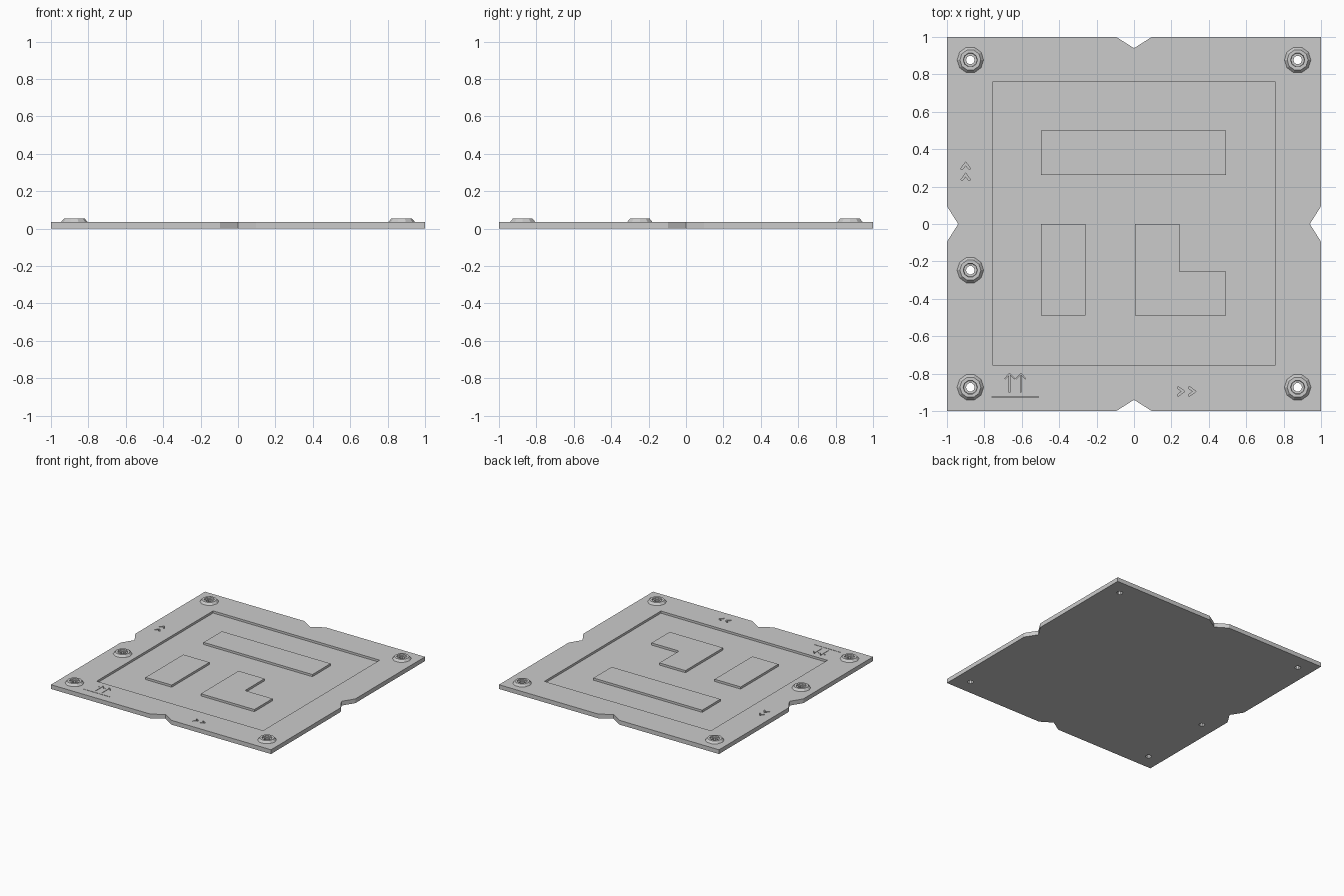
import bpy, bmesh, math
from mathutils import Vector

if "Cube" in bpy.data.objects:
    bpy.data.objects.remove(bpy.data.objects["Cube"])

TOP, FLOOR = 0.035, 0.017


def make_object(name, bm):
    bmesh.ops.recalc_face_normals(bm, faces=bm.faces)
    mesh = bpy.data.meshes.new(name)
    bm.to_mesh(mesh)
    bm.free()
    obj = bpy.data.objects.new(name, mesh)
    bpy.context.collection.objects.link(obj)
    return obj


def prism(name, points, z0, z1):
    bm = bmesh.new()
    face = bm.faces.new([bm.verts.new((x, y, z0)) for x, y in points])
    new = bmesh.ops.extrude_face_region(bm, geom=[face])["geom"]
    verts = [v for v in new if isinstance(v, bmesh.types.BMVert)]
    bmesh.ops.translate(bm, verts=verts, vec=(0, 0, z1 - z0))
    return make_object(name, bm)


def rect(x0, x1, y0, y1):
    return [(x0, y0), (x1, y0), (x1, y1), (x0, y1)]


def circle(cx, cy, r, n=10):
    return [(cx + r * math.cos(2 * math.pi * i / n),
             cy + r * math.sin(2 * math.pi * i / n)) for i in range(n)]


def cut(target, points, z0, z1=0.1):
    cutter = prism("cutter", points, z0, z1)
    cutter.hide_render = True
    mod = target.modifiers.new("cut", "BOOLEAN")
    mod.operation, mod.solver, mod.object = "DIFFERENCE", "EXACT", cutter
    bpy.context.view_layer.objects.active = target
    bpy.ops.object.modifier_apply(modifier=mod.name)
    bpy.data.objects.remove(cutter)


def stroke(a, b, width):
    a, b = Vector(a), Vector(b)
    d = (b - a).normalized() * width / 2
    n = Vector((-d.y, d.x))
    return [tuple(a + n), tuple(a - n), tuple(b - n), tuple(b + n)]


def chevron(cx, cy, turned):
    # Closed angle-bracket outline, pointing along +x or +y
    pts = [(-0.018, 0.028), (0.020, 0), (-0.018, -0.028),
           (-0.018, -0.015), (0.002, 0), (-0.018, 0.015)]
    return [(cx - y, cy + x) if turned else (cx + x, cy + y) for x, y in pts]


# Base plate with a V notch in the middle of each side
side = [(-1, -1), (-0.095, -1), (0, -0.94), (0.095, -1)]
outline = []
for _ in range(4):
    outline += side
    side = [(-y, x) for x, y in side]
plate = prism("base_plate", outline, 0, TOP)

# Sunken square field
cut(plate, rect(-0.757, 0.757, -0.755, 0.758), FLOOR)

# Engraved direction chevrons
for t in (0.252, 0.312):
    cut(plate, chevron(t, -0.895, False), TOP - 0.015)
    cut(plate, chevron(-0.90, t, True), TOP - 0.015)

# Fine engraved double-arrow mark above a line
cut(plate, stroke((-0.76, -0.925), (-0.51, -0.925), 0.004), TOP - 0.012)
for x in (-0.665, -0.605):
    cut(plate, [(x - 0.002, -0.9), (x + 0.002, -0.9), (x + 0.002, -0.806),
                (x + 0.025, -0.83), (x + 0.025, -0.824), (x, -0.798),
                (x - 0.025, -0.824), (x - 0.025, -0.83), (x - 0.002, -0.806)],
        TOP - 0.012)

# Raised blocks inside the field
prism("long_block", rect(-0.497, 0.492, 0.263, 0.5), FLOOR, TOP)
prism("side_block", rect(-0.497, -0.26, -0.49, 0), FLOOR, TOP)
prism("l_shaped_block", [(0.005, 0), (0.005, -0.49), (0.492, -0.49),
                         (0.492, -0.255), (0.242, -0.255), (0.242, 0)],
      FLOOR, TOP)

# Chamfered screw bosses with counterbored through holes
profile = [(0.071, TOP), (0.056, 0.053), (0.038, 0.053),
           (0.036, 0.042), (0.023, 0.042), (0.023, TOP)]
spots = [(x, y) for x in (-0.875, 0.875) for y in (-0.873, 0.877)]
for cx, cy in spots + [(-0.875, -0.247)]:
    cut(plate, circle(cx, cy, 0.023), -0.05)
    bm = bmesh.new()
    rings = [[bm.verts.new((x, y, z)) for x, y in circle(cx, cy, r)]
             for r, z in profile]
    for k, ring in enumerate(rings):
        nxt = rings[(k + 1) % len(rings)]
        for i in range(10):
            j = (i + 1) % 10
            bm.faces.new((ring[i], ring[j], nxt[j], nxt[i]))
    make_object("screw_boss", bm)
